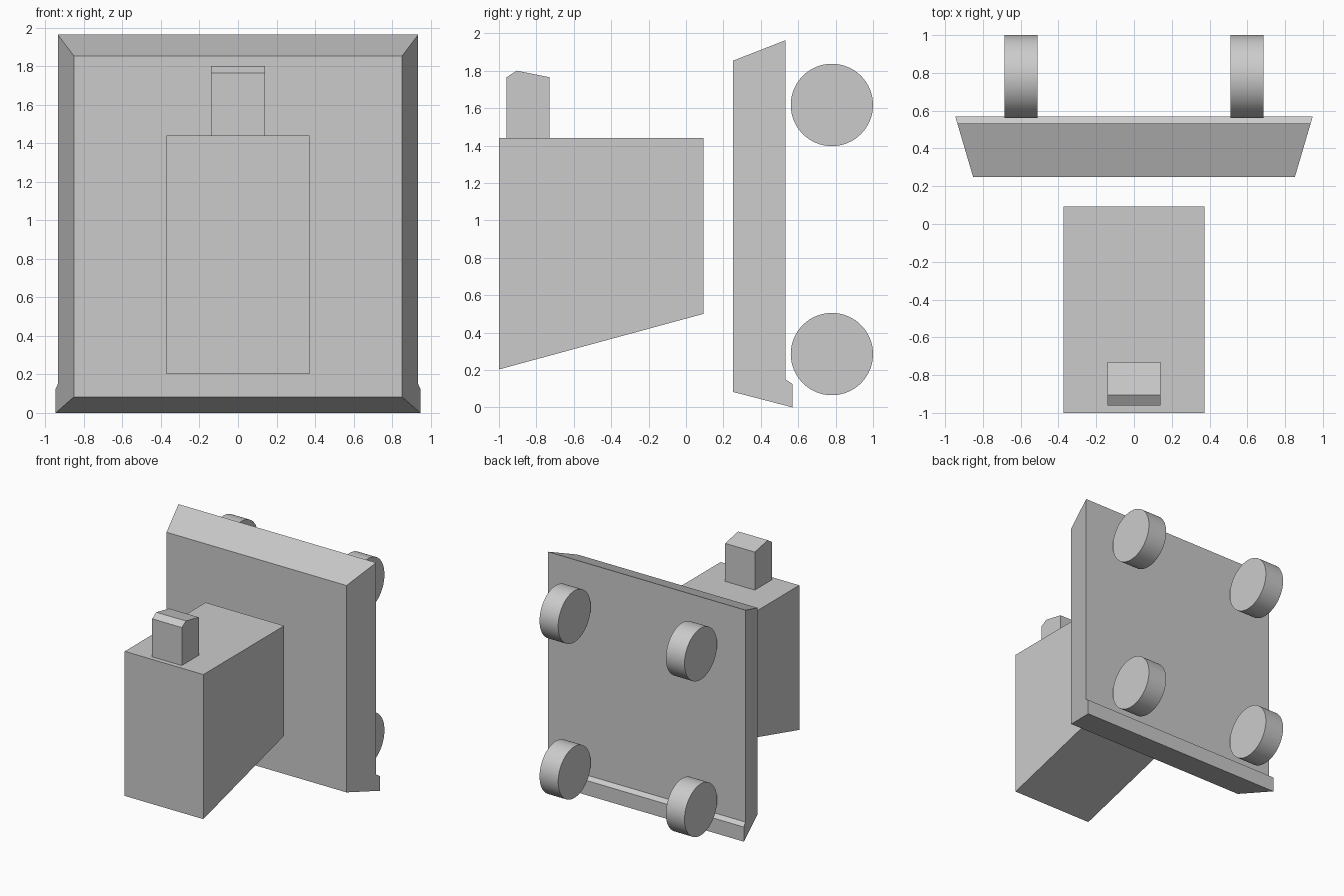
import bpy, bmesh
from math import pi

if "Cube" in bpy.data.objects:
    bpy.data.objects.remove(bpy.data.objects["Cube"])


def extrude_profile(name, profile, half_width):
    """Prism from a (y, z) side profile; half_width(y) gives its x extent."""
    bm = bmesh.new()
    left = [bm.verts.new((-half_width(y), y, z)) for y, z in profile]
    right = [bm.verts.new((half_width(y), y, z)) for y, z in profile]
    bm.faces.new(left)
    bm.faces.new(right[::-1])
    n = len(profile)
    for i in range(n):
        j = (i + 1) % n
        bm.faces.new((left[i], right[i], right[j], left[j]))
    bmesh.ops.recalc_face_normals(bm, faces=bm.faces)
    mesh = bpy.data.meshes.new(name)
    bm.to_mesh(mesh)
    bm.free()
    obj = bpy.data.objects.new(name, mesh)
    bpy.context.collection.objects.link(obj)
    return obj


# Bevelled back panel with a small lip along the bottom rear edge
extrude_profile(
    "panel",
    [(0.25, 0.083), (0.25, 1.853), (0.532, 1.963), (0.532, 0.15),
     (0.57, 0.125), (0.57, 0.0)],
    lambda y: 0.852 + (y - 0.25) * 0.295)

# Main block with sloping underside
extrude_profile(
    "body_block",
    [(-1.0, 0.203), (-1.0, 1.44), (0.093, 1.44), (0.093, 0.5)],
    lambda y: 0.372)

# Small peaked knob on the block
extrude_profile(
    "top_knob",
    [(-0.96, 1.44), (-0.96, 1.765), (-0.905, 1.8), (-0.73, 1.765), (-0.73, 1.44)],
    lambda y: 0.14)

# Four wheels behind the panel
for level, z in (("lower", 0.285), ("upper", 1.617)):
    for side, x in (("left", -0.598), ("right", 0.598)):
        bpy.ops.mesh.primitive_cylinder_add(
            vertices=64, radius=0.22, depth=0.176,
            location=(x, 0.78, z), rotation=(0, pi / 2, 0))
        bpy.context.object.name = f"{level}_{side}_wheel"
        bpy.ops.object.shade_smooth_by_angle()
